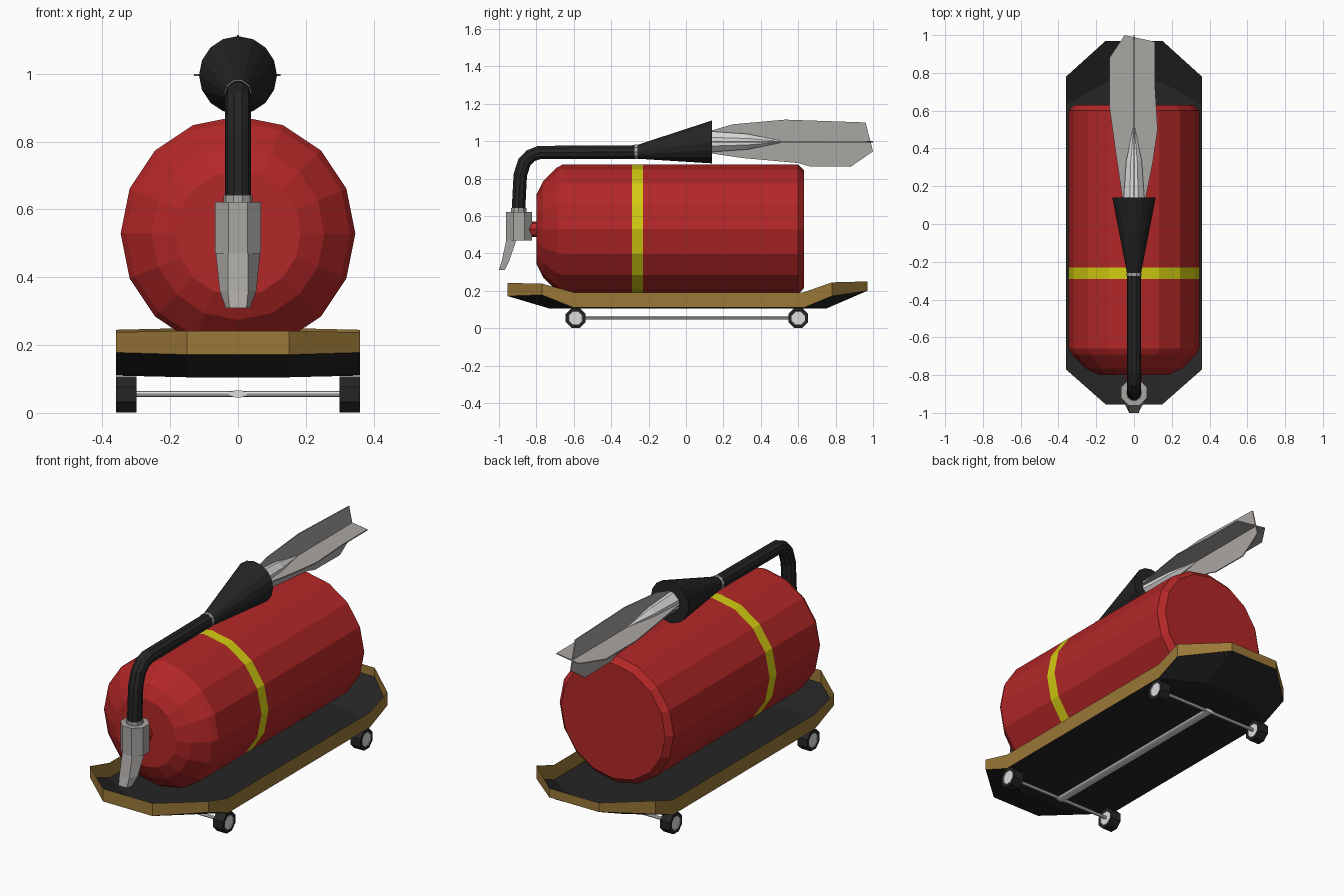
import bpy, bmesh, math
from mathutils import Vector

if "Cube" in bpy.data.objects:
    bpy.data.objects.remove(bpy.data.objects["Cube"])


def material(name, color):
    m = bpy.data.materials.new(name)
    m.diffuse_color = (*color, 1)
    m.use_nodes = True
    m.node_tree.nodes["Principled BSDF"].inputs["Base Color"].default_value = m.diffuse_color
    return m


RED = material("tank_red", (0.45, 0.02, 0.02))
YELLOW = material("stripe_yellow", (0.64, 0.59, 0.006))
BLACK = material("rubber_black", (0.018, 0.018, 0.018))
WOOD = material("deck_wood", (0.33, 0.19, 0.04))
GREY = material("metal_grey", (0.40, 0.385, 0.37))
LIGHT = material("light_grey", (0.72, 0.72, 0.72))


def finish(name, bm, mats, normals=True):
    if normals:
        bmesh.ops.recalc_face_normals(bm, faces=bm.faces)
    me = bpy.data.meshes.new(name)
    bm.to_mesh(me)
    bm.free()
    for m in mats:
        me.materials.append(m)
    ob = bpy.data.objects.new(name, me)
    bpy.context.collection.objects.link(ob)
    return ob


def skin(name, rings, mats, band_mats=()):
    """Skin equal-sized closed loops of points and cap both ends."""
    bm = bmesh.new()
    loops = [[bm.verts.new(p) for p in ring] for ring in rings]
    n = len(loops[0])
    for k, (a, b) in enumerate(zip(loops, loops[1:])):
        for i in range(n):
            j = (i + 1) % n
            f = bm.faces.new((a[i], a[j], b[j], b[i]))
            f.material_index = band_mats[k] if band_mats else 0
    for loop, k in ((loops[0], 0), (loops[-1], -1)):
        f = bm.faces.new(loop)
        f.material_index = band_mats[k] if band_mats else 0
    return finish(name, bm, mats)


def circle(center, direction, r, n, phase=0.0, squash=1.0):
    d = Vector(direction).normalized()
    u = Vector((1, 0, 0)) if abs(d.x) < 0.9 else Vector((0, 1, 0))
    v = d.cross(u)
    out = []
    for i in range(n):
        a = phase + math.tau * i / n
        out.append(Vector(center) + u * r * math.cos(a) + v * r * squash * math.sin(a))
    return out


Y, Z, X = (0, 1, 0), (0, 0, 1), (1, 0, 0)

# Tank with yellow stripe
TZ = 0.529
tank = [(-0.80, 0.185), (-0.765, 0.255), (-0.69, 0.33), (-0.66, 0.346), (-0.29, 0.346),
        (-0.23, 0.346), (0.60, 0.346), (0.63, 0.315)]
skin("tank", [circle((0, y, TZ), Y, r, 16) for y, r in tank], [RED, YELLOW],
     [0, 0, 0, 0, 1, 0, 0])
skin("tank_neck", [circle((0, y, TZ), Y, 0.042, 8) for y in (-0.85, -0.79)], [RED])

# Valve body, collar and squeeze lever
skin("valve_body", [circle((0, -0.893, z), Z, 0.074, 8, math.pi / 8) for z in (0.47, 0.622)], [GREY])
skin("valve_collar", [circle((0, -0.895, z), Z, 0.043, 10) for z in (0.62, 0.642)], [GREY])
lever = [(0.475, -0.96, -0.905, 0.03, 0.066), (0.36, -0.985, -0.945, 0.03, 0.054),
         (0.31, -1.0, -0.97, 0.025, 0.036)]
skin("squeeze_lever", [[(-f, y0, z), (f, y0, z), (b, y1, z), (-b, y1, z)]
                       for z, y0, y1, f, b in lever], [GREY])

# Hose
hose = [(-0.896, 0.63, 90), (-0.886, 0.82, 82), (-0.864, 0.888, 62), (-0.83, 0.922, 40),
        (-0.785, 0.939, 8), (-0.27, 0.942, 0)]
skin("hose", [circle((0, y, z), (0, math.cos(math.radians(a)), math.sin(math.radians(a))), 0.038, 10)
              for y, z, a in hose], [BLACK])
skin("hose_ring", [circle((0, y, 0.943), Y, 0.040, 10) for y in (-0.276, -0.26)], [GREY])

# Discharge horn
skin("horn", [circle((0, -0.26, 0.943), Y, 0.037, 16), circle((0, 0.14, 0.996), Y, 0.115, 16)], [BLACK])

# Spray: bright core and two crossed thin sheets
skin("spray_core", [circle((0, y, 0.997), Y, r, 8, math.pi / 8)
                    for y, r in ((0.13, 0.06), (0.33, 0.045), (0.52, 0.003))], [LIGHT])
T = 0.003
side = [(0.13, 1.055), (0.25, 1.09), (0.53, 1.115), (0.96, 1.10), (1.0, 0.945), (0.88, 0.863),
        (0.66, 0.865), (0.60, 0.883), (0.30, 0.91), (0.13, 0.935)]
flat = [(-0.06, 0.13), (-0.10, 0.40), (-0.13, 0.62), (-0.13, 0.88), (-0.05, 1.0), (0.11, 0.965),
        (0.11, 0.75), (0.125, 0.50), (0.10, 0.33), (0.06, 0.13)]
skin("spray_upright_sheet", [[(x, y, z) for y, z in side] for x in (-T, T)], [GREY])
skin("spray_level_sheet", [[(x, y, z) for x, y in flat] for z in (0.997 - T, 0.997 + T)], [GREY])

# Board: black tray with upturned ends and an upright wooden rim (x, y, bottom z, rim z)
edge = [(0.15, -0.955, 0.172, 0.242), (0.36, -0.77, 0.178, 0.238), (0.36, -0.60, 0.11, 0.192),
        (0.36, 0.63, 0.11, 0.192), (0.36, 0.78, 0.172, 0.245), (0.15, 0.97, 0.20, 0.25)]
tray, rim = bmesh.new(), bmesh.new()
ends = []
for s in (1, -1):
    p = [tray.verts.new((s * x, y, z)) for x, y, z, t in edge]
    i0, i1 = (tray.verts.new((s * 0.15, y, 0.105)) for y in (-0.73, 0.75))
    for f in ((p[0], p[1], p[2], i0), (i0, p[2], p[3], i1), (i1, p[3], p[4], p[5])):
        tray.faces.new(f)
    ends.append((p[0], i0, i1, p[5]))
for k in range(3):
    tray.faces.new((ends[0][k], ends[0][k + 1], ends[1][k + 1], ends[1][k]))
finish("board_tray", tray, [BLACK])
loop = edge + [(-x, y, z, t) for x, y, z, t in reversed(edge)]
low = [rim.verts.new((x, y, z)) for x, y, z, t in loop]
top = [rim.verts.new((x, y, t)) for x, y, z, t in loop]
for i in range(len(loop)):
    j = (i + 1) % len(loop)
    rim.faces.new((low[i], low[j], top[j], top[i]))
finish("board_rim", rim, [WOOD])

# Wheels with light hubs, axles and connecting rod
WZ = 0.054
for end, y in (("front", -0.59), ("back", 0.60)):
    for label, s in (("right", 1), ("left", -1)):
        wheel = [(0.302, 0.038), (0.30, 0.04), (0.30, 0.0575), (0.36, 0.0575), (0.36, 0.04), (0.358, 0.038)]
        skin(f"{end}_{label}_wheel", [circle((s * x, y, WZ), X, r, 8, math.pi / 8) for x, r in wheel],
             [BLACK, LIGHT], [1, 0, 0, 0, 1])
    skin(f"{end}_axle", [circle((x, y, WZ + 0.002), X, 0.009, 8) for x in (-0.31, 0.31)], [LIGHT])
skin("connecting_rod", [circle((0, y, WZ + 0.002), Y, 0.027, 10, 0, 0.4) for y in (-0.60, 0.61)], [LIGHT])
